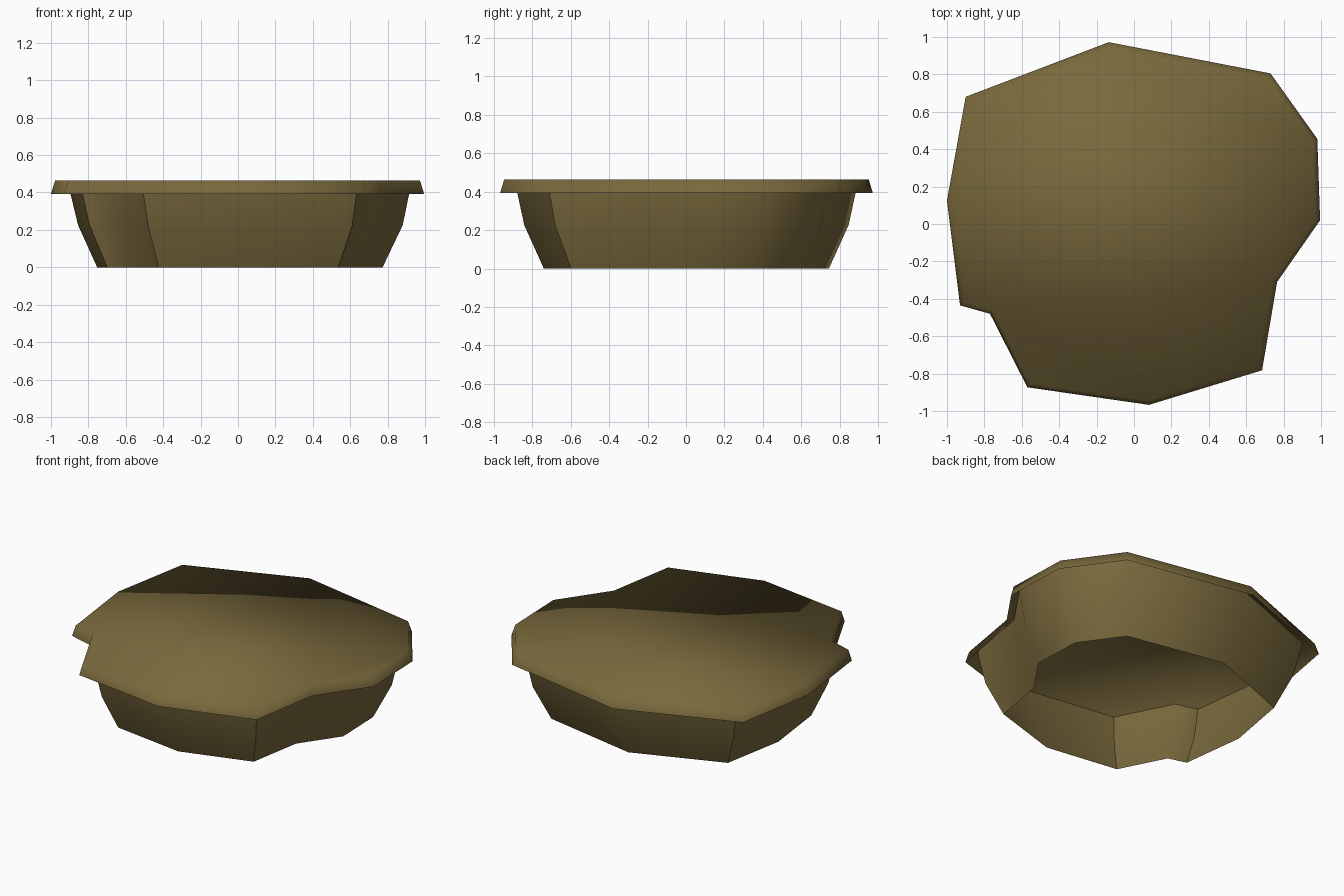
import bpy, bmesh, math

if "Cube" in bpy.data.objects:
    bpy.data.objects.remove(bpy.data.objects["Cube"])

# Irregular outline, counter-clockwise, seen from the top
OUTLINE = [(0.995, 0.02), (0.98, 0.455), (0.73, 0.805), (-0.135, 0.972),
           (-0.90, 0.68), (-1.0, 0.125), (-0.93, -0.435), (-0.77, -0.48),
           (-0.57, -0.873), (0.08, -0.967), (0.685, -0.782), (0.765, -0.31)]

moss = bpy.data.materials.new("olive_brown")
moss.diffuse_color = (0.19, 0.14, 0.045, 1)
moss.use_nodes = True
moss.node_tree.nodes["Principled BSDF"].inputs["Base Color"].default_value = moss.diffuse_color


def stacked_shell(name, levels, cap, angle):
    """Loft scaled copies of the outline; levels = (scale, x offset, z)."""
    bm = bmesh.new()
    rings = [[bm.verts.new((x * s + dx, y * s, z)) for x, y in OUTLINE]
             for s, dx, z in levels]
    n = len(OUTLINE)
    for low, high in zip(rings, rings[1:]):
        for i in range(n):
            j = (i + 1) % n
            bm.faces.new((low[i], low[j], high[j], high[i]))
    if cap:
        bm.faces.new(rings[-1])
    mesh = bpy.data.meshes.new(name)
    bm.to_mesh(mesh)
    bm.free()
    mesh.materials.append(moss)
    obj = bpy.data.objects.new(name, mesh)
    bpy.context.collection.objects.link(obj)
    bpy.ops.object.select_all(action='DESELECT')
    obj.select_set(True)
    bpy.context.view_layer.objects.active = obj
    bpy.ops.object.shade_smooth_by_angle(angle=math.radians(angle))
    return obj


# Tapered side wall, open underneath, running up to the top
stacked_shell("side_wall", [(0.765, 0.012, 0), (0.87, 0.015, 0.225),
                            (0.907, 0.012, 0.39), (0.92, 0.01, 0.46)], False, 50)

# Flat top with an overhanging skirt, open underneath
stacked_shell("top_with_lip", [(1.0, 0, 0.392), (0.978, 0, 0.463)], True, 80)
